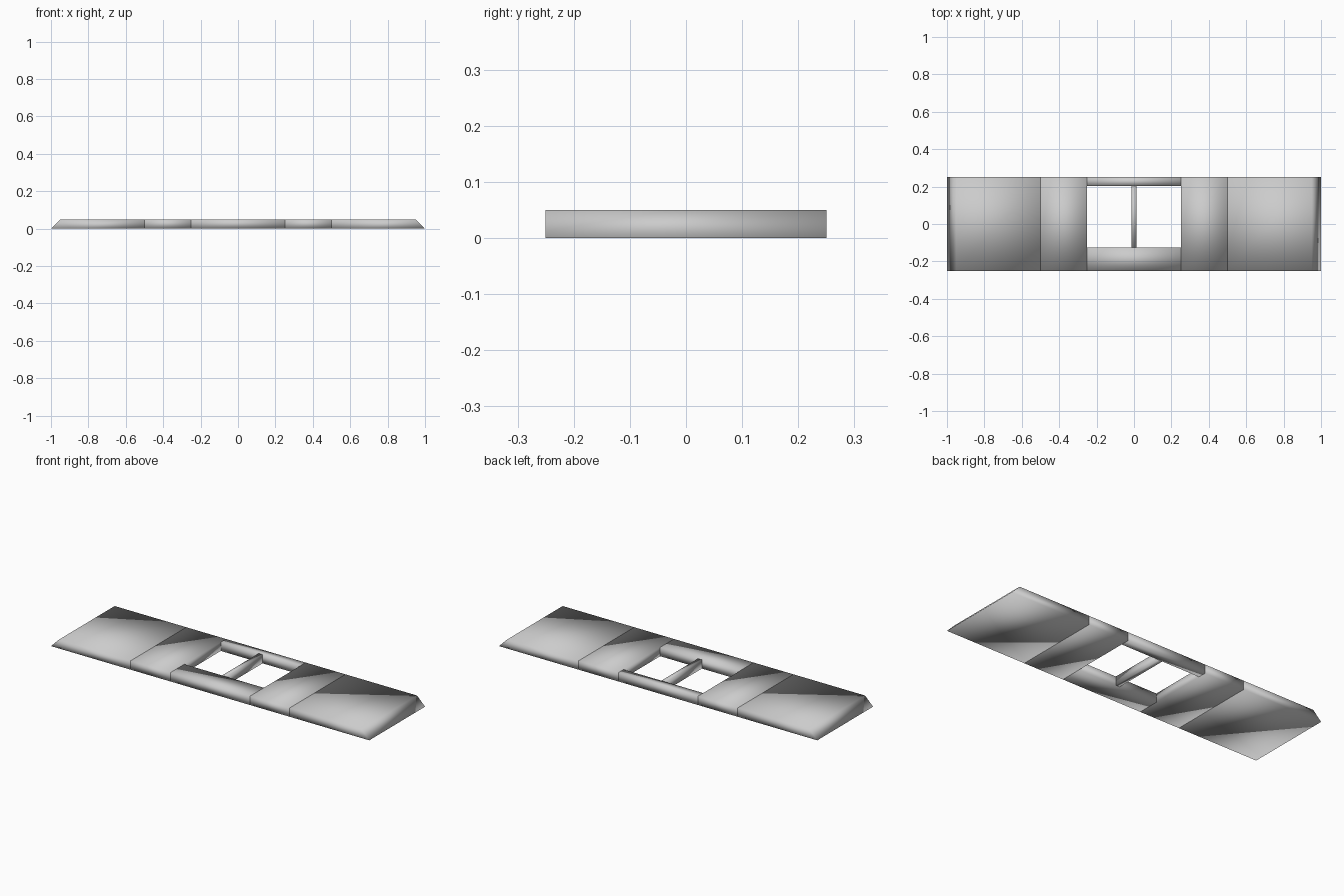
import bpy, bmesh

if "Cube" in bpy.data.objects:
    bpy.data.objects.remove(bpy.data.objects["Cube"])

H = 0.05       # plate thickness
HALF_W = 0.25  # half depth in y


def slab(name, x0, x1, y0, y1, top_x0=None, top_x1=None):
    """Six-sided smooth-shaded block; top x limits may differ to slope the ends."""
    t0 = x0 if top_x0 is None else top_x0
    t1 = x1 if top_x1 is None else top_x1
    bm = bmesh.new()
    low = [bm.verts.new((x, y, 0)) for x, y in ((x0, y0), (x1, y0), (x1, y1), (x0, y1))]
    high = [bm.verts.new((x, y, H)) for x, y in ((t0, y0), (t1, y0), (t1, y1), (t0, y1))]
    bm.faces.new(low[::-1])
    bm.faces.new(high)
    for i in range(4):
        j = (i + 1) % 4
        bm.faces.new((low[i], low[j], high[j], high[i]))
    for f in bm.faces:
        f.smooth = True
    me = bpy.data.meshes.new(name)
    bm.to_mesh(me)
    bm.free()
    ob = bpy.data.objects.new(name, me)
    bpy.context.collection.objects.link(ob)
    return ob


# Sloped end plates
slab("right_end_plate", 0.5, 1.0, -HALF_W, HALF_W, top_x1=0.95)
slab("left_end_plate", -1.0, -0.5, -HALF_W, HALF_W, top_x0=-0.95)

# Inner plates either side of the opening
slab("right_inner_plate", 0.25, 0.5, -HALF_W, HALF_W)
slab("left_inner_plate", -0.5, -0.25, -HALF_W, HALF_W)

# Bars framing the opening, and the thin divider across it
slab("front_bar", -0.25, 0.25, -HALF_W, -0.125)
slab("back_bar", -0.25, 0.25, 0.203, HALF_W)
slab("divider_bar", -0.0125, 0.0125, -0.125, 0.203)
